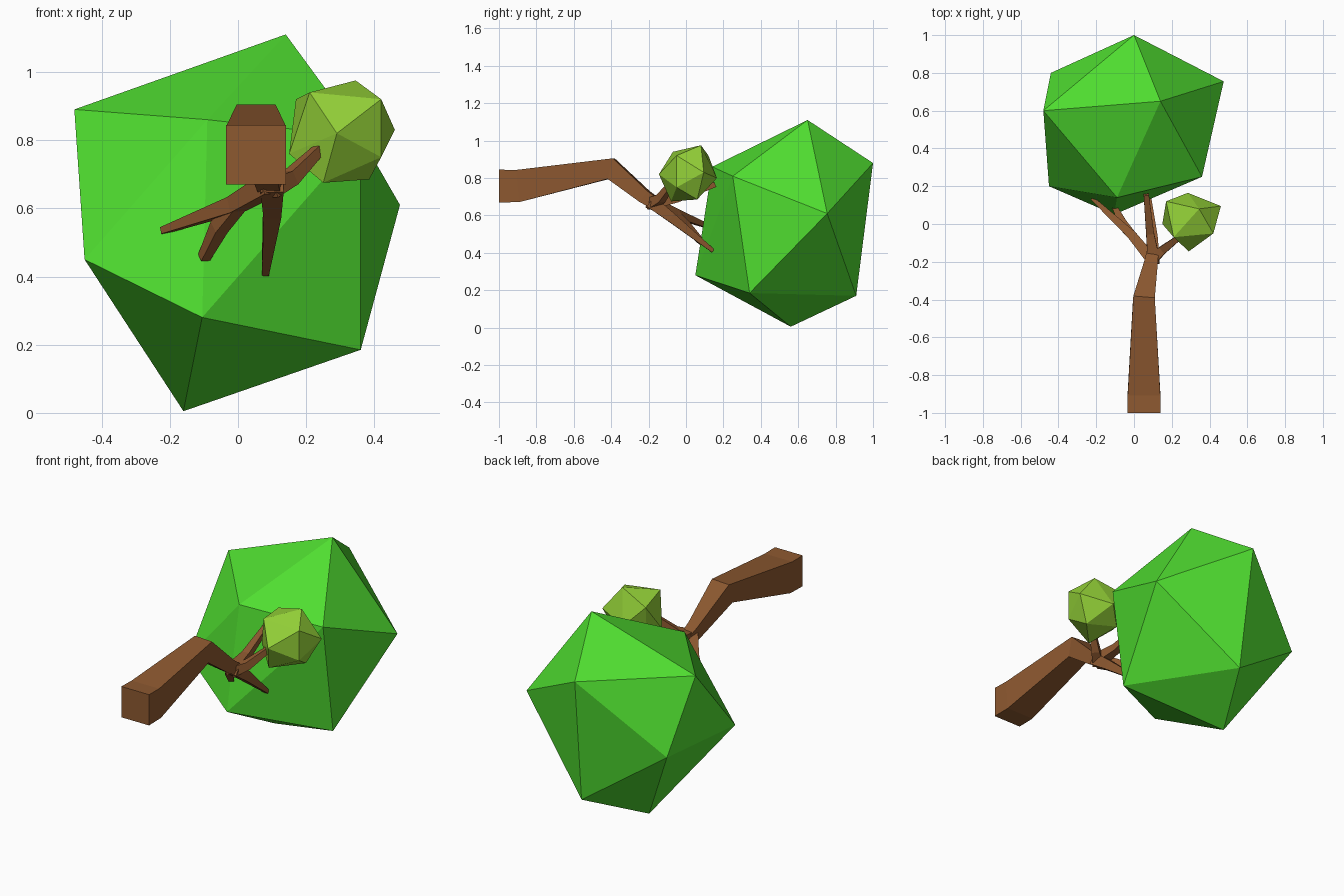
import bpy, bmesh
from mathutils import Vector

if "Cube" in bpy.data.objects:
    bpy.data.objects.remove(bpy.data.objects["Cube"])


def material(name, rgb):
    m = bpy.data.materials.new(name)
    m.diffuse_color = (*rgb, 1)
    m.use_nodes = True
    m.node_tree.nodes["Principled BSDF"].inputs["Base Color"].default_value = m.diffuse_color
    return m


def finish(name, bm, mat):
    bmesh.ops.recalc_face_normals(bm, faces=bm.faces)
    me = bpy.data.meshes.new(name)
    bm.to_mesh(me)
    bm.free()
    me.materials.append(mat)
    ob = bpy.data.objects.new(name, me)
    bpy.context.collection.objects.link(ob)


def limb(name, path, mat):
    """Four-sided tapering limb through (x, y, z, half_width) stations."""
    bm = bmesh.new()
    pts = [Vector(p[:3]) for p in path]
    rings = []
    for i, p in enumerate(pts):
        d = Vector()
        if i > 0:
            d += (p - pts[i - 1]).normalized()
        if i < len(pts) - 1:
            d += (pts[i + 1] - p).normalized()
        d.normalize()
        side = d.cross(Vector((0, 0, 1))).normalized()
        up = side.cross(d)
        r = path[i][3]
        rings.append([bm.verts.new(p + side * a * r + up * b * r)
                      for a, b in ((-1, -1), (1, -1), (1, 1), (-1, 1))])
    for a, b in zip(rings, rings[1:]):
        for k in range(4):
            n = (k + 1) % 4
            bm.faces.new((a[k], a[n], b[n], b[k]))
    bm.faces.new(rings[0])
    bm.faces.new(rings[-1])
    finish(name, bm, mat)


def crown(name, corners, mat):
    """Irregular twenty-sided leaf clump spanned by twelve corners."""
    bm = bmesh.new()
    for c in corners:
        bm.verts.new(c)
    bmesh.ops.convex_hull(bm, input=bm.verts)
    finish(name, bm, mat)


bark = material("bark", (0.27, 0.10, 0.03))
leaf = material("leaf", (0.08, 0.73, 0.03))
light_leaf = material("light_leaf", (0.30, 0.65, 0.04))

# Trunk, lying along y
limb("trunk", [(.053, -1, .757, .0875), (.053, -.9, .757, .0865),
               (.052, -.4, .85, .057), (.087, -.22, .70, .036),
               (.10, -.14, .65, .03)], bark)

# Branches
limb("lower_branch", [(.10, -.19, .675, .034), (.10, -.08, .59, .026),
                      (.08, .145, .41, .010)], bark)
limb("left_branch", [(.095, -.19, .67, .03), (-.01, -.06, .61, .024),
                     (-.22, .135, .535, .010)], bark)
limb("left_twig", [(.0, -.07, .615, .022), (-.055, .0, .545, .021),
                   (-.10, .085, .455, .014)], bark)
limb("right_branch", [(.09, -.19, .66, .03), (.155, -.135, .69, .022),
                      (.24, -.07, .775, .014)], bark)
limb("middle_branch", [(.10, -.16, .67, .03), (.085, -.05, .69, .021),
                       (.065, .155, .765, .014)], bark)

# Large crown
crown("large_crown", [
    (.14, .65, 1.11), (0, 1, .88), (.475, .755, .61), (.36, .25, .81),
    (.36, .34, .185), (-.16, .56, .005), (-.105, .05, .28), (-.45, .2, .45),
    (-.48, .6, .89), (-.44, .8, .49), (.02, .91, .17), (-.09, .14, .86)], leaf)

# Small crown
crown("small_crown", [
    (.345, .08, .975), (.29, -.145, .82), (.21, -.07, .94), (.42, -.05, .92),
    (.25, -.08, .675), (.42, -.05, .75), (.15, .0, .76), (.17, .12, .92),
    (.19, .08, .73), (.385, .06, .685), (.46, .095, .83), (.285, .165, .80)],
    light_leaf)
